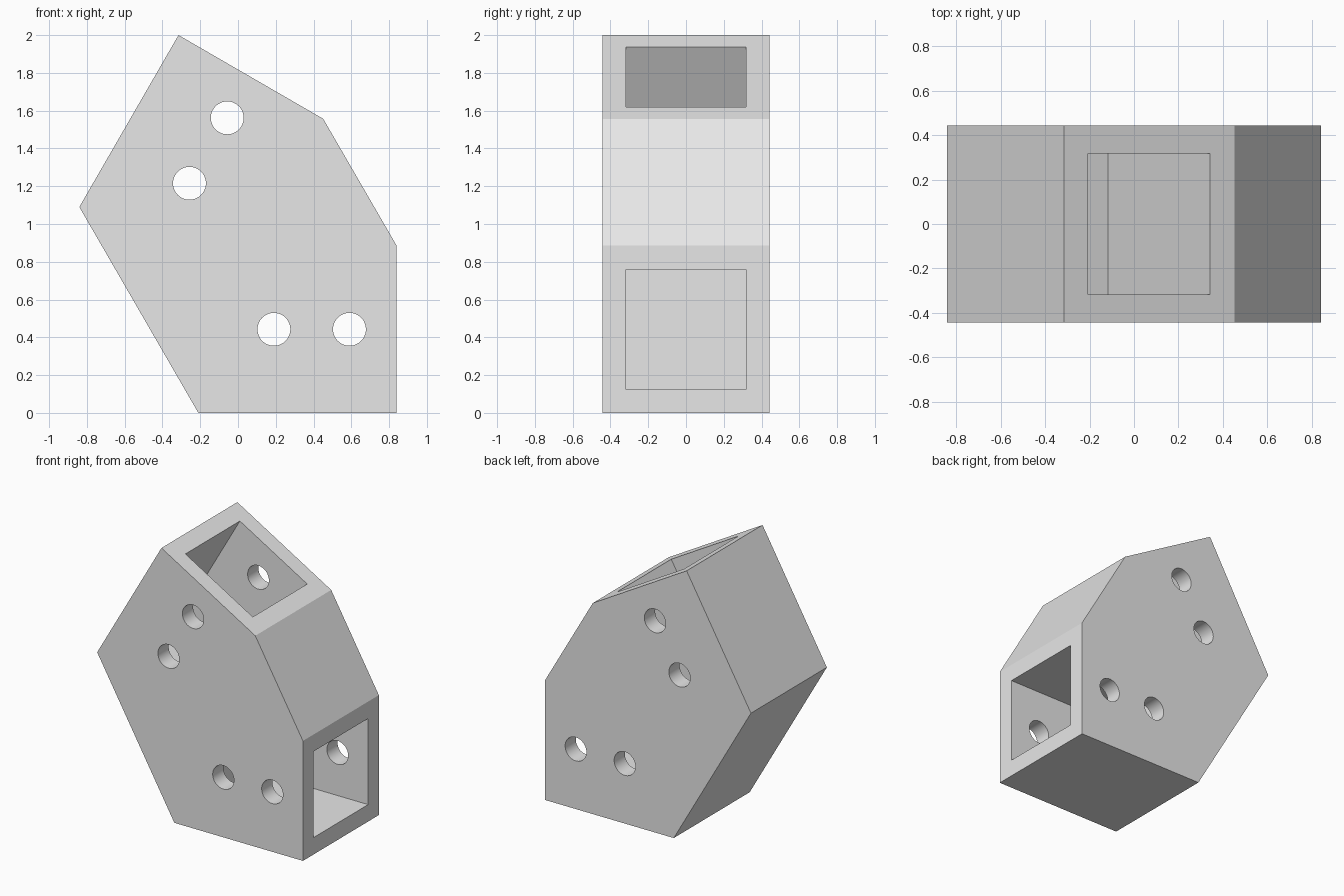
import bpy
import bmesh
from math import radians, cos, sin
from mathutils import Vector, Matrix

cube = bpy.data.objects.get("Cube")
if cube:
    bpy.data.objects.remove(cube, do_unlink=True)

WIDTH = 0.885         # outer width of each arm
BORE = 0.635          # side of each square socket
DEPTH = 0.92          # socket depth
ARM = 1.05            # outer length of each arm
HOLE_RADIUS = 0.087
HOLE_STEPS = (0.25, 0.65)   # hole distances from the socket mouth

grey = bpy.data.materials.new("plain_grey")
grey.use_nodes = True
colour = (0.8, 0.8, 0.8, 1)
grey.diffuse_color = colour
grey.node_tree.nodes["Principled BSDF"].inputs["Base Color"].default_value = colour


def add_object(name, bm):
    bmesh.ops.recalc_face_normals(bm, faces=bm.faces)
    mesh = bpy.data.meshes.new(name)
    bm.to_mesh(mesh)
    bm.free()
    mesh.materials.append(grey)
    obj = bpy.data.objects.new(name, mesh)
    bpy.context.collection.objects.link(obj)
    return obj


def box(name, centre, size, angle):
    bm = bmesh.new()
    place = (Matrix.Translation(centre) @ Matrix.Rotation(-angle, 4, 'Y')
             @ Matrix.Diagonal((*size, 1)))
    bmesh.ops.create_cube(bm, size=1, matrix=place)
    return add_object(name, bm)


def cross_pin(name, centre):
    bm = bmesh.new()
    place = Matrix.Translation(centre) @ Matrix.Rotation(radians(90), 4, 'X')
    bmesh.ops.create_cone(bm, cap_ends=True, segments=48, radius1=HOLE_RADIUS,
                          radius2=HOLE_RADIUS, depth=2 * WIDTH, matrix=place)
    return add_object(name, bm)


# Bracket body: angled outline extruded through its width
outline = [(-0.21, 0), (0.84, 0), (0.84, 0.885), (0.451, 1.557),
           (-0.315, 2.0), (-0.84, 1.09)]
bm = bmesh.new()
face = bm.faces.new([bm.verts.new((x, -WIDTH / 2, z)) for x, z in outline])
side = bmesh.ops.extrude_face_region(bm, geom=[face])["geom"]
bmesh.ops.translate(bm, vec=(0, WIDTH, 0),
                    verts=[v for v in side if isinstance(v, bmesh.types.BMVert)])
body = add_object("bracket_body", bm)

# Square socket and two pin holes for each arm (mouth centre, outward angle)
cutters = []
arms = {"lower": (Vector((0.84, 0, 0.4425)), 0),
        "upper": (Vector((0.068, 0, 1.7785)), radians(60))}
for name, (mouth, angle) in arms.items():
    out = Vector((cos(angle), 0, sin(angle)))
    over = 0.1
    cutters.append(box(name + "_socket_cutter", mouth + out * (over - DEPTH) / 2,
                       (DEPTH + over, BORE, BORE), angle))
    for step in HOLE_STEPS:
        cutters.append(cross_pin(name + "_pin_cutter", mouth - out * step))

for cutter in cutters:
    cut = body.modifiers.new(cutter.name, 'BOOLEAN')
    cut.operation = 'DIFFERENCE'
    cut.solver = 'EXACT'
    cut.object = cutter
    cutter.hide_render = True

# Bake the cuts and drop the helpers
bpy.context.view_layer.update()
graph = bpy.context.evaluated_depsgraph_get()
result = bpy.data.meshes.new_from_object(body.evaluated_get(graph))
body.modifiers.clear()
body.data = result
for cutter in cutters:
    bpy.data.objects.remove(cutter, do_unlink=True)

# Round holes smooth, all other edges sharp
for obj in bpy.context.selected_objects:
    obj.select_set(False)
body.select_set(True)
bpy.context.view_layer.objects.active = body
bpy.ops.object.shade_smooth_by_angle(angle=radians(25))
